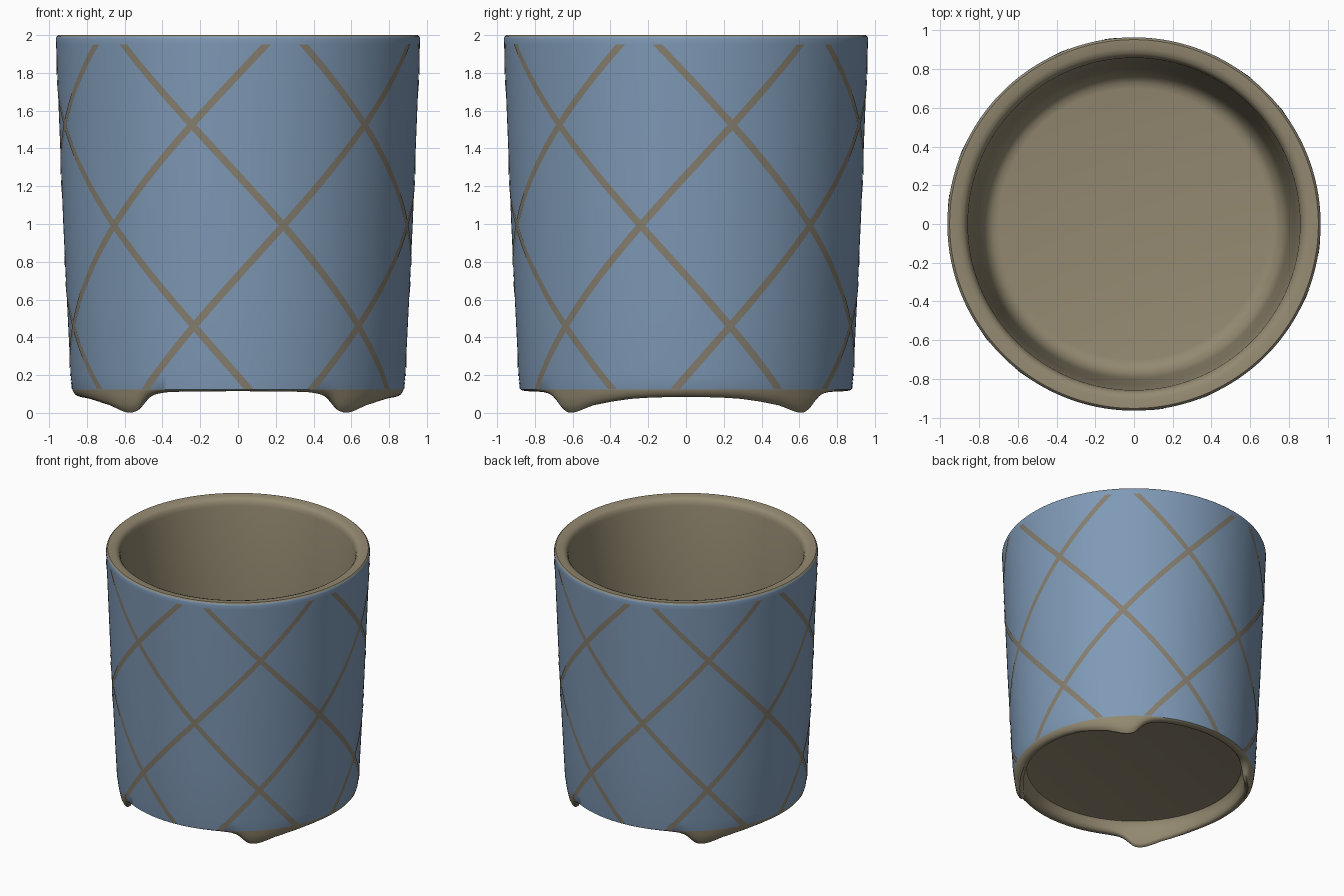
import bpy, bmesh, math

if "Cube" in bpy.data.objects:
    bpy.data.objects.remove(bpy.data.objects["Cube"])

def material(name, rgb):
    m = bpy.data.materials.new(name)
    m.diffuse_color = (*rgb, 1)
    m.use_nodes = True
    m.node_tree.nodes["Principled BSDF"].inputs["Base Color"].default_value = m.diffuse_color
    return m

clay = material("bare clay", (0.295, 0.252, 0.165))
glaze = material("blue glaze", (0.212, 0.322, 0.470))
line = material("lattice line", (0.240, 0.212, 0.160))

SEG = 240

def lerp(points, t):
    # piecewise linear lookup
    if t <= points[0][0]:
        return points[0][1]
    for (a, u), (b, v) in zip(points, points[1:]):
        if t <= b:
            return u + (v - u) * (t - a) / (b - a)
    return points[-1][1]

OUTER = [(0.125, 0.877), (0.2, 0.886), (0.6, 0.906), (1.0, 0.925),
         (1.5, 0.945), (1.95, 0.963)]
# height of the foot ring against angle from the x axis (one quarter, mirrored)
FOOT = [(0, 0.085), (12, 0.082), (20, 0.075), (28, 0.060), (36, 0.040),
        (41, 0.018), (44, 0.005), (47, 0.0), (49, 0.004), (51, 0.02),
        (54, 0.062), (56, 0.085), (59, 0.101), (63, 0.109), (70, 0.113), (90, 0.115)]

def foot_height(a):
    q = math.degrees(math.atan2(abs(math.sin(a)), abs(math.cos(a))))
    return lerp(FOOT, q)

def profile(b):
    # from the recessed underside, round the foot ring, up, over the rim, down inside
    h = 0.125 - b
    p = [(0.76, 0.20), (0.785, 0.195), (0.797, 0.175), (0.803, 0.14),
         (0.808, b + 0.02), (0.818, b + 0.005), (0.835, b), (0.85, b + 0.12 * h),
         (0.864, b + 0.35 * h), (0.872, b + 0.7 * h)]
    p += [(r, z) for z, r in OUTER]
    p += [(0.964, 1.98), (0.961, 1.992), (0.952, 2.0), (0.905, 1.997),
          (0.880, 1.988), (0.866, 1.97), (0.858, 1.94), (0.83, 1.2), (0.80, 0.5),
          (0.793, 0.42), (0.78, 0.365), (0.757, 0.325), (0.73, 0.306), (0.70, 0.30)]
    return p

def finish(name, bm, mats, angle=40):
    me = bpy.data.meshes.new(name)
    bm.to_mesh(me)
    bm.free()
    ob = bpy.data.objects.new(name, me)
    bpy.context.collection.objects.link(ob)
    for m in mats:
        me.materials.append(m)
    bpy.ops.object.select_all(action='DESELECT')
    ob.select_set(True)
    bpy.context.view_layer.objects.active = ob
    bpy.ops.object.shade_smooth_by_angle(angle=math.radians(angle))
    return ob

# pot body: turned profile whose lower edge dips into four feet
bm = bmesh.new()
cols = []
for i in range(SEG):
    a = 2 * math.pi * i / SEG
    cols.append([bm.verts.new((r * math.cos(a), r * math.sin(a), z))
                 for r, z in profile(foot_height(a))])
n = len(cols[0])
for i in range(SEG):
    c, d = cols[i], cols[(i + 1) % SEG]
    for j in range(n - 1):
        f = bm.faces.new((c[j], d[j], d[j + 1], c[j + 1]))
        f.material_index = 1 if 10 <= j <= 16 else 0   # glazed outer wall
bm.faces.new([c[0] for c in reversed(cols)])    # underside
bm.faces.new([c[-1] for c in cols])             # inner floor
finish("pot_body", bm, [clay, glaze])

# lattice: thin bands winding both ways round the wall
bm = bmesh.new()
STEPS = 60
for s in (-1, 1):
    for k in range(6):
        prev = None
        for i in range(STEPS + 1):
            z = 0.127 + (1.95 - 0.127) * i / STEPS
            r = lerp(OUTER, z) + 0.003
            mid = math.radians(-105 + 60 * k + s * 30 * (z - 1.525) / 0.533)
            half = 0.026 / r
            row = [bm.verts.new((r * math.cos(mid + o * half), r * math.sin(mid + o * half), z))
                   for o in (-1, 0, 1)]
            if prev:
                for j in (0, 1):
                    bm.faces.new((prev[j], prev[j + 1], row[j + 1], row[j]))
            prev = row
finish("lattice_lines", bm, [line])
